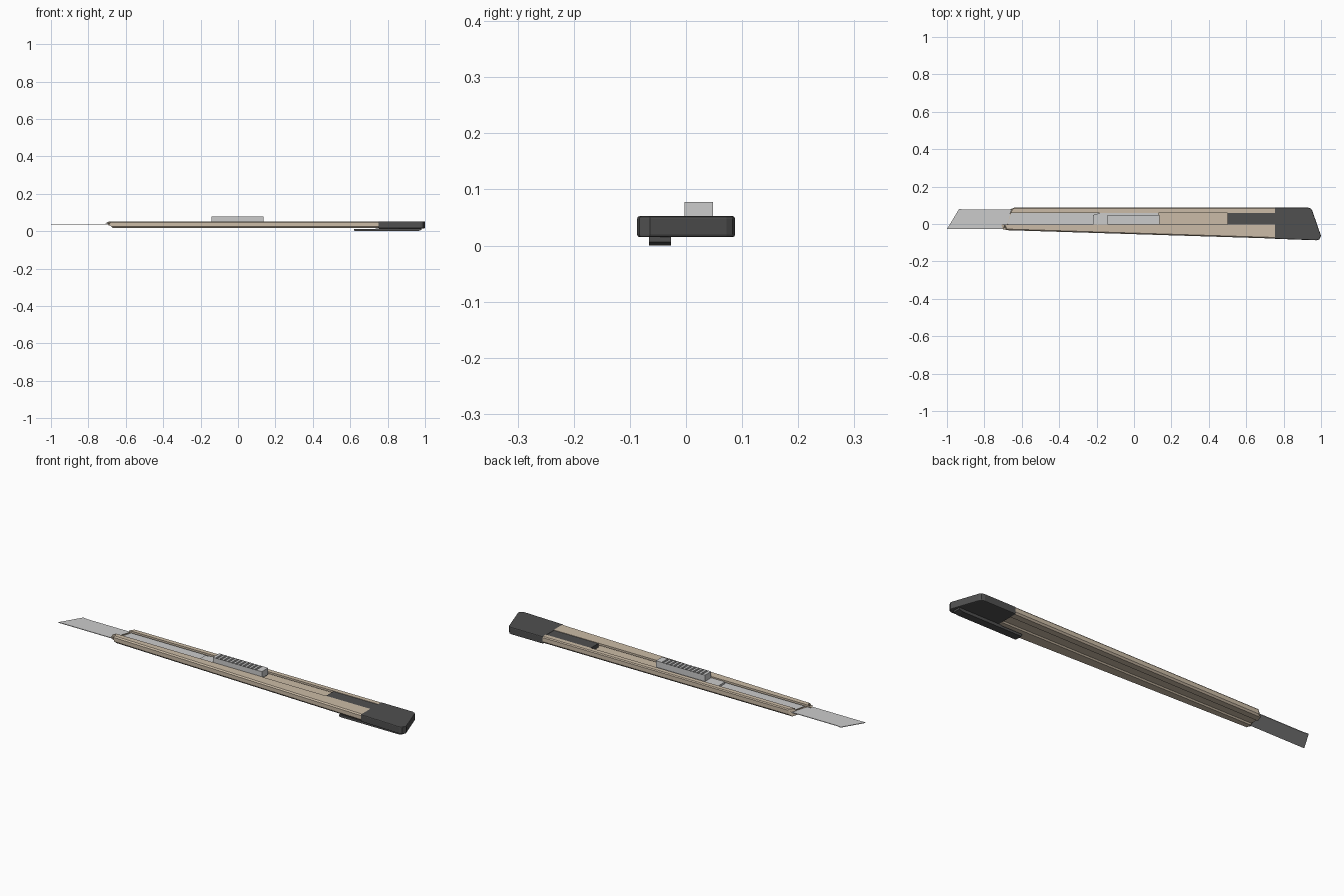
import bpy, bmesh, math


def material(name, rgb):
    m = bpy.data.materials.new(name)
    m.diffuse_color = (*rgb, 1)
    return m


BEIGE = material("beige metal", (0.60, 0.50, 0.385))
STEEL = material("light steel", (0.60, 0.60, 0.60))
BLACK = material("dark plastic", (0.08, 0.08, 0.08))


def finish(name, bm, mat):
    bmesh.ops.recalc_face_normals(bm, faces=bm.faces)
    mesh = bpy.data.meshes.new(name)
    bm.to_mesh(mesh)
    bm.free()
    mesh.materials.append(mat)
    ob = bpy.data.objects.new(name, mesh)
    bpy.context.collection.objects.link(ob)
    return ob


def loft(name, loop_a, loop_b, mat):
    """Closed solid between two matching loops of points."""
    bm = bmesh.new()
    a = [bm.verts.new(p) for p in loop_a]
    b = [bm.verts.new(p) for p in loop_b]
    n = len(a)
    for i in range(n):
        j = (i + 1) % n
        bm.faces.new((a[i], a[j], b[j], b[i]))
    ends = [bm.faces.new(a), bm.faces.new(b)]
    bmesh.ops.triangulate(bm, faces=ends)
    return finish(name, bm, mat)


def plate(name, outline, z0, z1, mat):
    return loft(name, [(x, y, z0) for x, y in outline],
                [(x, y, z1) for x, y in outline], mat)


def box_outline(x0, x1, y0, y1):
    return [(x0, y0), (x1, y0), (x1, y1), (x0, y1)]


# Handle: C-shaped channel; each entry is y, z, front x, and sideways widening at the back
section = [
    (-0.033, 0.026, -0.68, -0.045),
    (-0.026, 0.0175, -0.67, -0.045),
    (0.000, 0.0175, -0.67, -0.012),
    (0.006, 0.024, -0.67, -0.012),
    (0.042, 0.024, -0.67, 0),
    (0.048, 0.0175, -0.67, 0),
    (0.080, 0.0175, -0.66, 0),
    (0.087, 0.026, -0.64, 0),
    (0.087, 0.047, -0.64, 0),
    (0.083, 0.052, -0.645, 0),
    (0.060, 0.052, -0.66, 0),
    (0.060, 0.042, -0.66, 0),
    (0.082, 0.042, -0.65, 0),
    (0.082, 0.030, -0.65, 0),
    (-0.029, 0.030, -0.69, 0),
    (-0.029, 0.042, -0.70, 0),
    (-0.003, 0.042, -0.71, 0),
    (-0.003, 0.052, -0.69, 0),
    (-0.027, 0.052, -0.68, -0.045),
    (-0.033, 0.046, -0.685, -0.045),
]
loft("handle_channel",
     [(x, y, z) for y, z, x, w in section],
     [(0.755, y + w, z) for y, z, x, w in section], BEIGE)

# Blade with slanted tip
plate("blade", [(-1.0, -0.027), (-0.02, -0.027), (-0.02, 0.077),
                (-0.91, 0.077), (-0.935, 0.081)], 0.034, 0.037, STEEL)

# End cap with rounded edges, and tongue lying in the slot
cap = plate("end_cap", [(0.75, -0.079), (0.975, -0.087), (0.99, -0.083), (1.0, -0.064),
                        (0.953, 0.072), (0.945, 0.083), (0.93, 0.0875), (0.75, 0.0875)],
            0.015, 0.0525, BLACK)
bev = cap.modifiers.new("rounding", 'BEVEL')
bev.width = 0.005
bev.segments = 2
bev.limit_method = 'ANGLE'
bev.angle_limit = math.radians(50)
plate("cap_tongue", box_outline(0.50, 0.76, -0.003, 0.06), 0.03, 0.050, BLACK)

# Clip under the cap
clip_side = [(0.62, 0.003), (0.63, 0.0), (0.96, 0.0), (0.98, 0.006), (0.98, 0.016),
             (0.76, 0.016), (0.75, 0.012), (0.62, 0.012)]
loft("pocket_clip", [(x, -0.066, z) for x, z in clip_side],
     [(x, -0.027, z) for x, z in clip_side], BLACK)

# Slider base riding in the slot
plate("slider_base", [(-0.22, -0.002), (0.13, -0.002), (0.13, 0.059),
                      (-0.18, 0.059), (-0.22, 0.048)], 0.037, 0.046, STEEL)

# Thumb slider with a row of grip grooves
side = [(0.137, 0.044), (0.137, 0.078)]
for i in range(11):
    x = 0.105 - i * 0.022
    side += [(x, 0.078), (x, 0.071), (x - 0.010, 0.071), (x - 0.010, 0.078)]
side += [(-0.141, 0.078), (-0.141, 0.044)]
loft("thumb_slider", [(x, -0.003, z) for x, z in side],
     [(x, 0.048, z) for x, z in side], STEEL)
